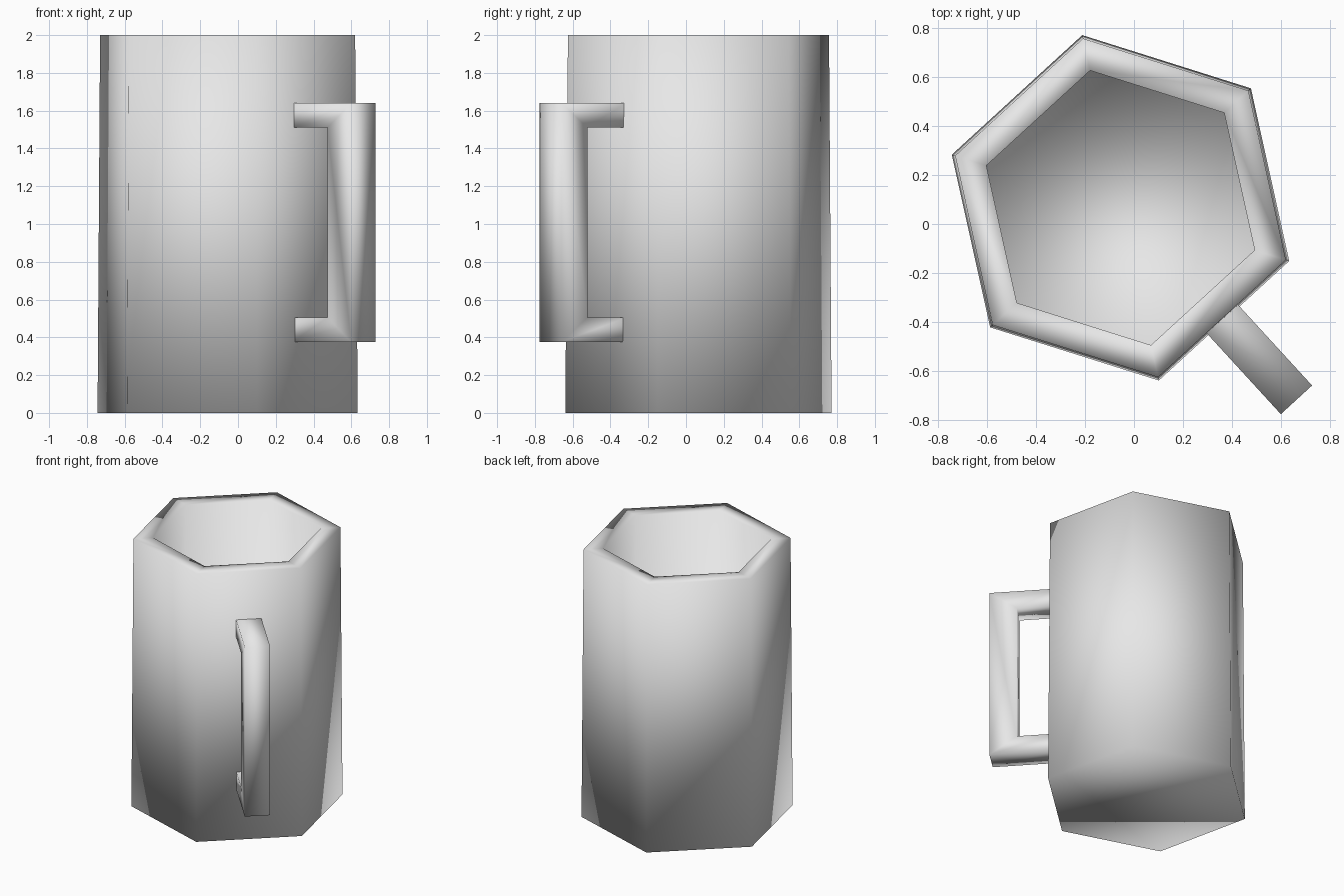
import bpy, bmesh
from math import radians, cos, sin
from mathutils import Vector, Matrix

if "Cube" in bpy.data.objects:
    bpy.data.objects.remove(bpy.data.objects["Cube"])

CENTRE = Vector((-0.055, 0.066, 0))
HANDLE_ANGLE = radians(-47.5)   # middle of one flat side

grey = bpy.data.materials.new("light_grey")
grey.use_nodes = True
grey.diffuse_color = (0.8, 0.8, 0.8, 1)
grey.node_tree.nodes["Principled BSDF"].inputs["Base Color"].default_value = (0.8, 0.8, 0.8, 1)


def loft(name, rings, cap):
    """Skin a list of equal-sized closed rings, smooth shaded, optionally capping both ends."""
    bm = bmesh.new()
    loops = [[bm.verts.new(p) for p in ring] for ring in rings]
    n = len(loops[0])
    for a, b in zip(loops, loops[1:]):
        for i in range(n):
            j = (i + 1) % n
            bm.faces.new((a[i], a[j], b[j], b[i]))
    if cap:
        bm.faces.new(loops[0][::-1])
        bm.faces.new(loops[-1])
    bmesh.ops.recalc_face_normals(bm, faces=bm.faces)
    for f in bm.faces:
        f.smooth = True
    mesh = bpy.data.meshes.new(name)
    bm.to_mesh(mesh)
    bm.free()
    mesh.materials.append(grey)
    obj = bpy.data.objects.new(name, mesh)
    bpy.context.collection.objects.link(obj)
    # local +x points out through the handle side
    obj.matrix_world = Matrix.Translation(CENTRE) @ Matrix.Rotation(HANDLE_ANGLE, 4, "Z")
    return obj


def hexagon(radius, z):
    angles = [radians(30 + 60 * i) for i in range(6)]
    return [(radius * cos(a), radius * sin(a), z) for a in angles]


# Hollow six-sided cup: outer wall, flat rim, inner wall, floor
loft("mug_body", [hexagon(0.722, 0), hexagon(0.708, 2),
                  hexagon(0.574, 2), hexagon(0.574, 0.13)], cap=True)


# Square handle: mitred sections given by an outer and an inner corner
def section(outer, inner, half=0.0865):
    return [(outer[0], -half, outer[1]), (outer[0], half, outer[1]),
            (inner[0], half, inner[1]), (inner[0], -half, inner[1])]


root, reach, grip = 0.6, 1.063, 0.877
loft("handle", [section((root, 1.64), (root, 1.51)),
                section((reach, 1.64), (grip, 1.51)),
                section((reach, 0.375), (grip, 0.505)),
                section((root, 0.375), (root, 0.505))], cap=False)
